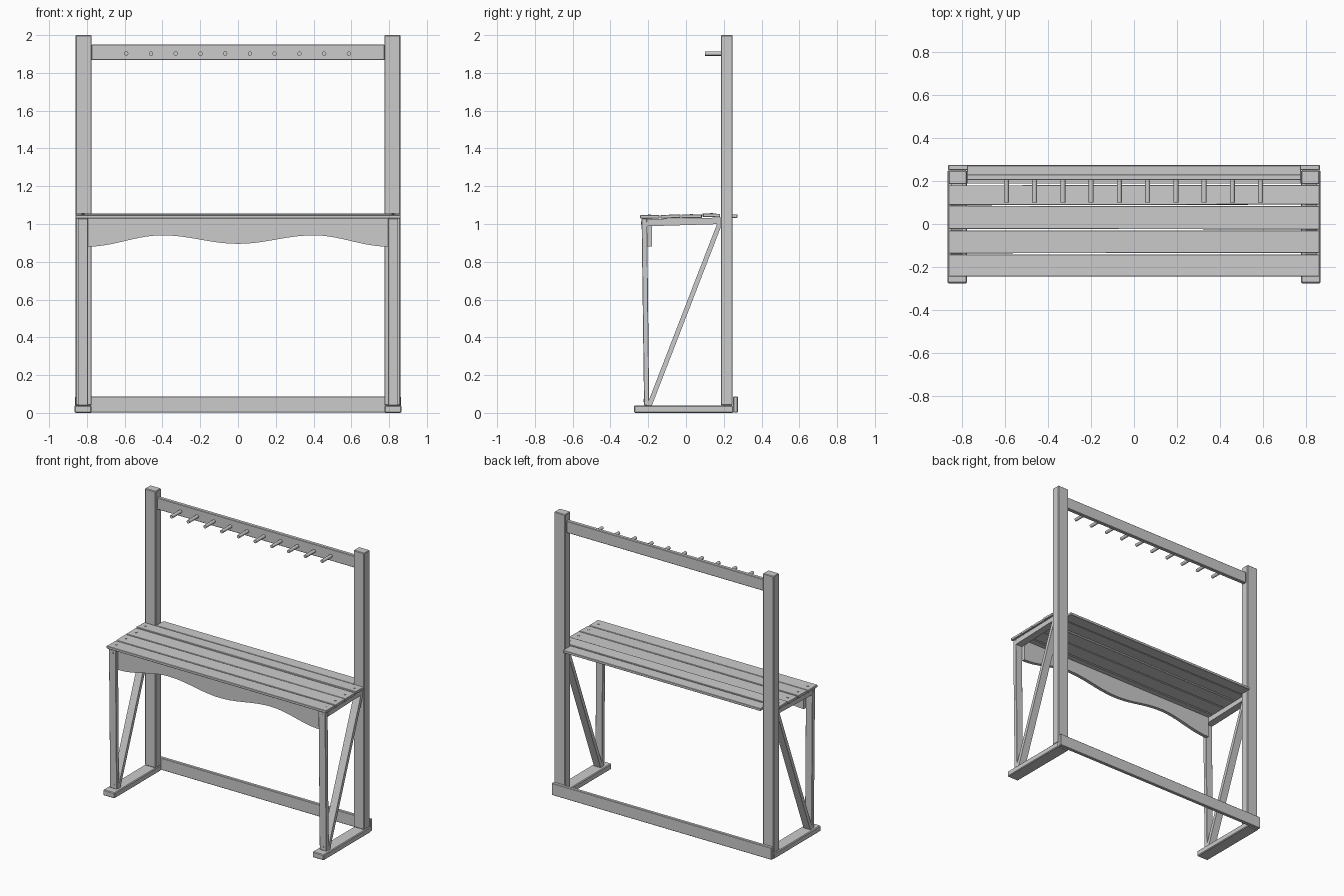
import bpy, bmesh, math
from mathutils import Vector

if "Cube" in bpy.data.objects:
    bpy.data.objects.remove(bpy.data.objects["Cube"])


def finish(name, bm, bevel=0.0):
    bmesh.ops.recalc_face_normals(bm, faces=bm.faces)
    me = bpy.data.meshes.new(name)
    bm.to_mesh(me)
    bm.free()
    ob = bpy.data.objects.new(name, me)
    bpy.context.collection.objects.link(ob)
    if bevel:
        m = ob.modifiers.new("soft_edges", 'BEVEL')
        m.width = bevel
        m.segments = 1
    return ob


def box(name, x, y, z, rot=(0, 0, 0), bevel=0.003):
    """Board given by its (min, max) extents, turned about its own centre."""
    bm = bmesh.new()
    bmesh.ops.create_cube(bm, size=1)
    bmesh.ops.scale(bm, vec=(x[1] - x[0], y[1] - y[0], z[1] - z[0]), verts=bm.verts)
    ob = finish(name, bm, bevel)
    ob.location = ((x[0] + x[1]) / 2, (y[0] + y[1]) / 2, (z[0] + z[1]) / 2)
    ob.rotation_euler = [math.radians(a) for a in rot]
    return ob


def extrude_profile(name, pts, axis, lo, hi, bevel=0.0):
    """Extrude a 2D outline along x (outline in y,z) or y (outline in x,z)."""
    def place(p, d):
        return (d, p[0], p[1]) if axis == 'x' else (p[0], d, p[1])
    bm = bmesh.new()
    face = bm.faces.new([bm.verts.new(place(p, lo)) for p in pts])
    ext = bmesh.ops.extrude_face_region(bm, geom=[face])
    moved = [v for v in ext['geom'] if isinstance(v, bmesh.types.BMVert)]
    bmesh.ops.translate(bm, verts=moved, vec=place((0, 0), hi - lo))
    return finish(name, bm, bevel)


def dowel(name, start, end, r, sides=12):
    a, b = Vector(start), Vector(end)
    bm = bmesh.new()
    bmesh.ops.create_cone(bm, cap_ends=True, segments=sides, radius1=r, radius2=r,
                          depth=(b - a).length)
    ob = finish(name, bm)
    ob.location = (a + b) / 2
    ob.rotation_euler = (b - a).to_track_quat('Z', 'Y').to_euler()
    for p in ob.data.polygons:
        p.use_smooth = len(p.vertices) == 4
    return ob


# side frames: foot, tall post, front leg, brace and shelf bearer
for side, s in (("left", -1), ("right", 1)):
    def span(a, b):
        return tuple(sorted((s * a, s * b)))
    box(side + "_foot", span(0.775, 0.865), (-0.275, 0.25), (0, 0.04), bevel=0.005)
    box(side + "_post", span(0.775, 0.86), (0.185, 0.247), (0.04, 2.0), bevel=0.004)
    lo, hi = span(0.795, 0.848)
    extrude_profile(side + "_front_leg",
                    [(-0.222, 0.04), (-0.195, 0.04), (-0.206, 1.028), (-0.235, 1.028)],
                    'x', lo, hi, 0.002)
    extrude_profile(side + "_brace",
                    [(-0.207, 0.04), (-0.18, 0.04), (0.185, 0.985), (0.185, 1.028), (0.175, 1.028)],
                    'x', lo, hi)
    extrude_profile(side + "_shelf_bearer",
                    [(-0.206, 0.988), (0.185, 1.0), (0.185, 1.034), (-0.206, 1.026)],
                    'x', lo, hi)
    # screw heads on the front leg
    for z, y in ((0.065, -0.221), (1.005, -0.234)):
        dowel(side + "_leg_screw", (s * 0.82, y + 0.006, z), (s * 0.82, y - 0.003, z), 0.008)

# shelf planks, laid slightly unevenly: y range, height, tilt
planks = [((-0.243, -0.141), 1.038, (-0.6, 0, 0)),
          ((-0.135, -0.030), 1.040, (1.6, 0, 0.05)),
          ((-0.024, 0.084), 1.041, (0.6, 0, -0.05)),
          ((0.089, 0.180), 1.046, (-1.6, 0, 0.05))]
for i, (y, z, rot) in enumerate(planks, 1):
    box("shelf_plank_%d" % i, (-0.86, 0.86), y, (z - 0.009, z + 0.009), rot, 0.002)
    ym = (y[0] + y[1]) / 2
    for s in (-1, 1):
        dowel("plank_screw", (s * 0.82, ym, z), (s * 0.82, ym, z + 0.0115), 0.008)
box("shelf_back_plank", (-0.774, 0.774), (0.187, 0.272), (1.033, 1.051), bevel=0.002)

# wavy apron under the shelf front
keys = [(-0.796, 0.88), (-0.4, 0.94), (0, 0.895), (0.4, 0.94), (0.796, 0.88)]
wave = []
for (x0, z0), (x1, z1) in zip(keys, keys[1:]):
    for k in range(10):
        t = k / 10
        e = (1 - math.cos(math.pi * t)) / 2
        wave.append((x0 + (x1 - x0) * t, z0 + (z1 - z0) * e))
wave += [keys[-1], (0.796, 1.028), (-0.796, 1.028)]
extrude_profile("apron", wave, 'y', -0.205, -0.181)

# bottom rear rail and top peg rail
box("bottom_rail", (-0.862, 0.862), (0.25, 0.274), (0.003, 0.088))
box("peg_rail", (-0.776, 0.776), (0.203, 0.23), (1.867, 1.95))

# row of hanging pegs
for i in range(10):
    x = -0.592 + i * 0.131
    dowel("peg_%d" % (i + 1), (x, 0.21, 1.902), (x, 0.1, 1.902), 0.0115)
